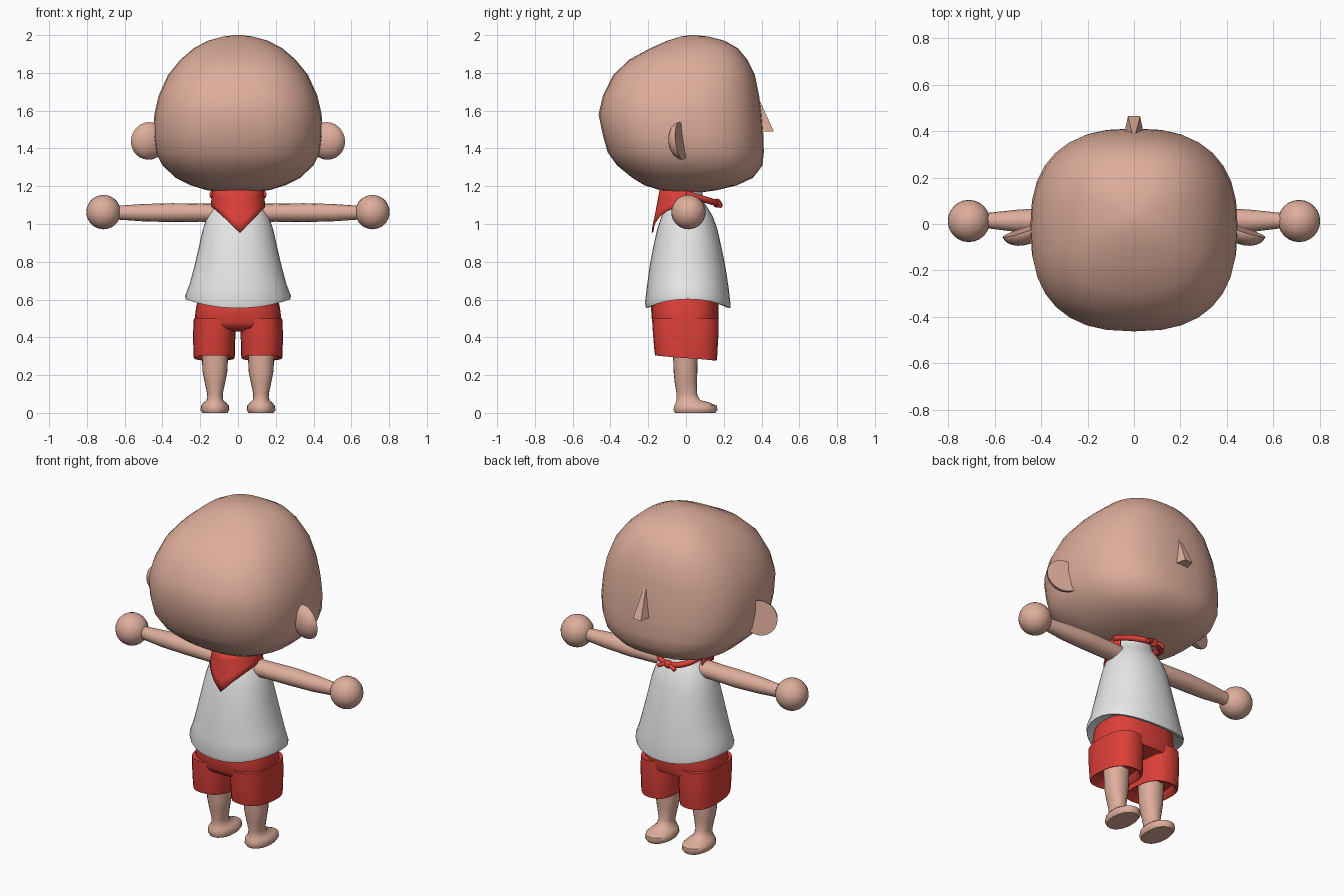
import bpy, bmesh, math
from mathutils import Vector, Matrix

if "Cube" in bpy.data.objects:
    bpy.data.objects.remove(bpy.data.objects["Cube"])


def material(name, rgb):
    m = bpy.data.materials.new(name)
    m.diffuse_color = (*rgb, 1)
    m.use_nodes = True
    m.node_tree.nodes["Principled BSDF"].inputs["Base Color"].default_value = m.diffuse_color
    return m


SKIN = material("skin", (0.73, 0.42, 0.33))
RED = material("red cloth", (0.72, 0.05, 0.04))
WHITE = material("white cloth", (0.8, 0.8, 0.8))


def finish(name, bm, mat, angle=50):
    bmesh.ops.recalc_face_normals(bm, faces=bm.faces)
    me = bpy.data.meshes.new(name)
    bm.to_mesh(me)
    bm.free()
    me.materials.append(mat)
    ob = bpy.data.objects.new(name, me)
    bpy.context.collection.objects.link(ob)
    bpy.ops.object.select_all(action='DESELECT')
    ob.select_set(True)
    bpy.context.view_layer.objects.active = ob
    bpy.ops.object.shade_smooth_by_angle(angle=math.radians(angle))
    return ob


def loft(name, rings, mat, cx=0, n=24, e=2.0, sag=lambda c, s: 0, turn=None):
    """Rings are (z, half width, y min, y max[, sag amount]); superellipse sections."""
    bm = bmesh.new()
    loops = []
    for z, rx, y0, y1, *k in rings:
        loop = []
        for i in range(n):
            a = math.tau * i / n
            c, s = math.cos(a), math.sin(a)
            x = cx + rx * math.copysign(abs(c) ** (2 / e), c)
            y = (y0 + y1) / 2 + (y1 - y0) / 2 * math.copysign(abs(s) ** (2 / e), s)
            loop.append(bm.verts.new((x, y, z + (k[0] * sag(c, s) if k else 0))))
        loops.append(loop)
    for a, b in zip(loops, loops[1:]):
        for i in range(n):
            j = (i + 1) % n
            bm.faces.new((a[i], a[j], b[j], b[i]))
    bm.faces.new(loops[0])
    bm.faces.new(loops[-1])
    if turn:
        bmesh.ops.transform(bm, matrix=turn, verts=bm.verts)
    return finish(name, bm, mat)


def ball(name, loc, r, mat, scale=(1, 1, 1)):
    bm = bmesh.new()
    bmesh.ops.create_uvsphere(bm, u_segments=24, v_segments=14, radius=r)
    bmesh.ops.scale(bm, vec=scale, verts=bm.verts)
    bmesh.ops.translate(bm, vec=loc, verts=bm.verts)
    return finish(name, bm, mat)


# Head: wide rounded block, flatter face
loft("head", [
    (1.17, 0.10, -0.07, 0.10), (1.18, 0.17, -0.14, 0.17), (1.205, 0.25, -0.22, 0.27),
    (1.245, 0.33, -0.285, 0.355), (1.31, 0.40, -0.365, 0.405), (1.38, 0.435, -0.415, 0.412),
    (1.47, 0.447, -0.44, 0.41), (1.58, 0.443, -0.463, 0.40), (1.68, 0.42, -0.44, 0.387),
    (1.79, 0.37, -0.385, 0.365), (1.87, 0.305, -0.30, 0.325), (1.93, 0.235, -0.19, 0.275),
    (1.97, 0.16, -0.10, 0.205), (1.992, 0.08, -0.03, 0.12), (2.0, 0.02, 0.02, 0.05)],
    SKIN, n=32, e=2.5)
loft("neck", [(1.08, 0.07, -0.07, 0.07), (1.2, 0.07, -0.07, 0.07)], SKIN)

# Nose: pointed wedge with a flat underside
bm = bmesh.new()
p = [bm.verts.new(v) for v in [
    (-0.042, 0.39, 1.49), (0.042, 0.39, 1.49), (0.026, 0.465, 1.49), (-0.026, 0.465, 1.49),
    (-0.006, 0.385, 1.665), (0.006, 0.385, 1.665)]]
for f in [(0, 1, 2, 3), (3, 2, 5, 4), (1, 2, 5), (0, 3, 4), (0, 1, 5, 4)]:
    bm.faces.new([p[i] for i in f])
finish("nose", bm, SKIN, 20)

for s, side in ((1, "right"), (-1, "left")):
    # Ear: half dome, flat towards the face
    bm = bmesh.new()
    bmesh.ops.create_uvsphere(bm, u_segments=24, v_segments=12, radius=0.1)
    cut = bmesh.ops.bisect_plane(bm, geom=bm.verts[:] + bm.edges[:] + bm.faces[:],
                                 plane_co=(0, 0, 0), plane_no=(0, 1, 0), clear_outer=True)
    bmesh.ops.holes_fill(bm, edges=[e for e in bm.edges if e.is_boundary])
    bmesh.ops.scale(bm, vec=(1, 0.65, 1), verts=bm.verts)
    bmesh.ops.transform(bm, verts=bm.verts, matrix=Matrix.Translation((s * 0.472, -0.025, 1.44))
                        @ Matrix.Rotation(-s * 0.32, 4, 'Z') @ Matrix.Rotation(0.1, 4, 'X'))
    finish(side + "_ear", bm, SKIN)

    # Arm and hand
    loft(side + "_arm", [(0.08, 0.05, -0.05, 0.06), (0.2, 0.048, -0.045, 0.065),
                         (0.35, 0.05, -0.04, 0.07), (0.5, 0.046, -0.035, 0.062),
                         (0.66, 0.035, -0.015, 0.045)], SKIN, n=16,
         turn=Matrix.Translation((0, 0, 1.06)) @ Matrix.Rotation(s * math.pi / 2, 4, 'Y'))
    ball(side + "_hand", (s * 0.712, 0.013, 1.063), 0.091, SKIN)

    # Leg flowing into a flat-soled foot
    loft(side + "_leg_and_foot", [
        (0.0, 0.066, -0.058, 0.155), (0.015, 0.076, -0.066, 0.167), (0.038, 0.074, -0.062, 0.163),
        (0.054, 0.06, -0.055, 0.125), (0.068, 0.044, -0.05, 0.075), (0.1, 0.041, -0.05, 0.058),
        (0.16, 0.054, -0.06, 0.058), (0.22, 0.066, -0.066, 0.06), (0.36, 0.072, -0.07, 0.065)],
        SKIN, cx=s * 0.122, n=20, e=2.15)

    # Shorts leg with a recessed opening, hem lower at the toe side
    loft(side + "_shorts_leg", [
        (0.33, 0.085, -0.13, 0.13), (0.295, 0.098, -0.15, 0.148, 1), (0.29, 0.108, -0.163, 0.162, 1),
        (0.31, 0.11, -0.167, 0.165, 1), (0.42, 0.112, -0.175, 0.172), (0.5, 0.108, -0.18, 0.172)],
        RED, cx=s * 0.126, e=2.5, sag=lambda c, q: -0.014 * q)

# Shorts seat
loft("shorts_seat", [
    (0.43, 0.15, -0.09, 0.09), (0.45, 0.225, -0.165, 0.162), (0.48, 0.232, -0.18, 0.172),
    (0.55, 0.223, -0.185, 0.172), (0.62, 0.21, -0.18, 0.17)], RED, e=2.6)

# Shirt: flared, hem dips at front and back
loft("shirt", [
    (0.625, 0.2, -0.17, 0.165), (0.605, 0.262, -0.195, 0.215, 1), (0.602, 0.278, -0.212, 0.235, 1),
    (0.622, 0.28, -0.217, 0.235, 0.9), (0.68, 0.257, -0.208, 0.226, 0.4),
    (0.78, 0.23, -0.192, 0.208), (0.88, 0.207, -0.173, 0.187), (0.97, 0.187, -0.153, 0.167),
    (1.04, 0.164, -0.13, 0.142), (1.085, 0.138, -0.108, 0.115), (1.12, 0.11, -0.092, 0.092),
    (1.18, 0.095, -0.085, 0.085)], WHITE, n=32, e=2.15, sag=lambda c, q: -0.047 * q * q)

# Neckerchief: pointed sheet hanging from the collar
bm = bmesh.new()
rows = []
for i in range(21):
    a = math.radians(-105 + 210 * i / 20)
    c, s = math.cos(a), math.sin(a)
    top = Vector((0.135 * s, -0.14 * c, 1.18))
    low = Vector((0.145 * s + 0.01 * c, -0.182 * c, 0.955 + 0.14 * abs(s)))
    rows.append([bm.verts.new(top.lerp(low, t / 4)) for t in range(5)])
for a, b in zip(rows, rows[1:]):
    for t in range(4):
        bm.faces.new((a[t], b[t], b[t + 1], a[t + 1]))
cloth = finish("neckerchief", bm, RED)
mod = cloth.modifiers.new("thickness", 'SOLIDIFY')
mod.thickness = 0.008


def rope(name, points, r):
    cu = bpy.data.curves.new(name, 'CURVE')
    cu.dimensions = '3D'
    cu.bevel_depth = r
    cu.bevel_resolution = 2
    cu.use_fill_caps = True
    sp = cu.splines.new('POLY')
    sp.points.add(len(points) - 1)
    for q, co in zip(sp.points, points):
        q.co = (*co, 1)
    sp.use_smooth = True
    cu.materials.append(RED)
    bpy.context.collection.objects.link(bpy.data.objects.new(name, cu))


# Rolled band sloping down to the knot, with two short tails
rope("neck_band", [(0.135 * math.cos(a), 0.165 * math.sin(a), 1.16 - 0.05 * math.sin(a))
                   for a in (math.pi * i / 20 for i in range(21))], 0.017)
ball("knot", (0, 0.165, 1.11), 0.024, RED, (1.1, 0.9, 1))
for s, side in ((1, "right"), (-1, "left")):
    rope(side + "_knot_tail", [(0, 0.165, 1.11), (s * 0.03, 0.18, 1.108), (s * 0.055, 0.182, 1.095)], 0.012)
